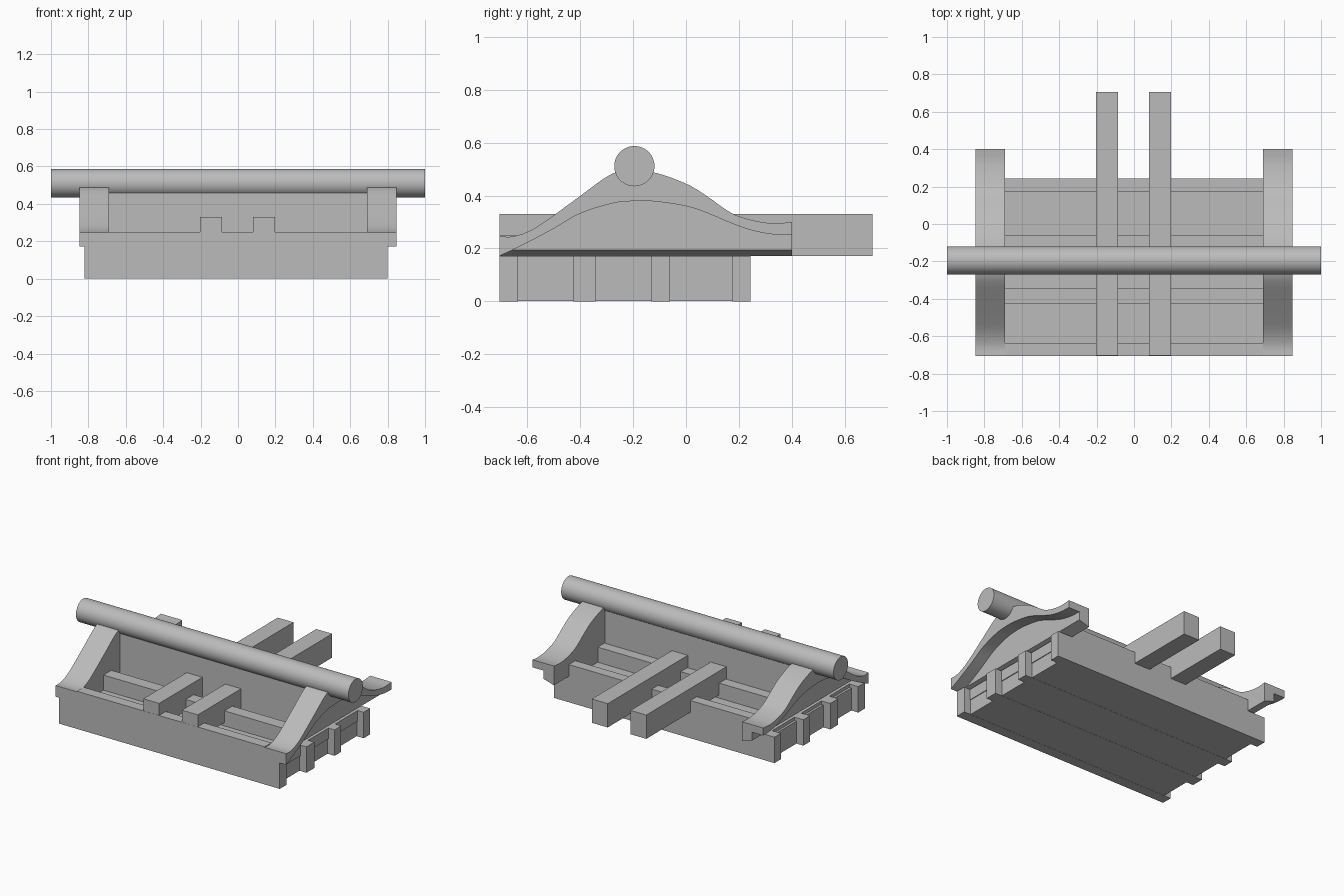
import bpy
import bmesh

cube = bpy.data.objects.get("Cube")
if cube:
    bpy.data.objects.remove(cube, do_unlink=True)

grey = bpy.data.materials.new("plain_grey")
grey.use_nodes = True
grey.diffuse_color = (0.5, 0.5, 0.5, 1)
grey.node_tree.nodes["Principled BSDF"].inputs["Base Color"].default_value = (0.5, 0.5, 0.5, 1)


def loft(name, rings, smooth=False):
    """Skin a row of matching rings and cap both ends."""
    bm = bmesh.new()
    rows = [[bm.verts.new(p) for p in ring] for ring in rings]
    n = len(rows[0])
    for a, b in zip(rows, rows[1:]):
        for i in range(n):
            j = (i + 1) % n
            bm.faces.new((a[i], a[j], b[j], b[i]))
    bm.faces.new(rows[0])
    bm.faces.new(rows[-1])
    bmesh.ops.remove_doubles(bm, verts=bm.verts, dist=0.0002)
    bmesh.ops.recalc_face_normals(bm, faces=bm.faces)
    mesh = bpy.data.meshes.new(name)
    bm.to_mesh(mesh)
    bm.free()
    mesh.materials.append(grey)
    obj = bpy.data.objects.new(name, mesh)
    bpy.context.collection.objects.link(obj)
    if smooth:
        shade(obj)
    return obj


def shade(obj):
    bpy.ops.object.select_all(action="DESELECT")
    obj.select_set(True)
    bpy.context.view_layer.objects.active = obj
    bpy.ops.object.shade_smooth_by_angle(angle=0.6)


def extrude_y(name, outline, y0, y1):
    return loft(name, [[(x, y, z) for x, z in outline] for y in (y0, y1)])


def box(name, x0, x1, y0, y1, z0, z1):
    return extrude_y(name, [(x0, z0), (x1, z0), (x1, z1), (x0, z1)], y0, y1)


def smooth_path(points, steps=4):
    """Catmull-Rom curve through the points."""
    pts = [points[0]] + points + [points[-1]]
    out = []
    for a, b, c, d in zip(pts, pts[1:], pts[2:], pts[3:]):
        for s in range(steps):
            t = s / steps
            out.append(tuple(
                0.5 * (2*q + (r - p)*t + (2*p - 5*q + 4*r - u)*t**2 + (3*q - p - 3*r + u)*t**3)
                for p, q, r, u in zip(a, b, c, d)))
    return out + [points[-1]]


# Base tray and its cross bars, whose ends stand out past the tray
LEFT, RIGHT, INNER = 0.80, -0.82, 0.69
box("base_tray", -0.77, 0.75, -0.69, 0.235, 0.001, 0.15)
for side in (-1, 1):
    box("tray_side_wall", side * 0.69, side * 0.755, -0.69, 0.235, 0.1, 0.172)

bar_outline = [(RIGHT, 0), (LEFT, 0), (LEFT, 0.172), (INNER, 0.172),
               (INNER, 0.25), (-INNER, 0.25), (-INNER, 0.172), (RIGHT, 0.172)]
bars = {"front_wall": (-0.705, -0.635), "front_cross_bar": (-0.425, -0.342),
        "rear_cross_bar": (-0.13, -0.06), "back_wall": (0.175, 0.243)}
for name, (y0, y1) in bars.items():
    extrude_y(name, bar_outline, y0, y1)

# Long beams notched into the bars
for name, x0, x1 in (("right_beam", -0.202, -0.086), ("left_beam", 0.081, 0.198)):
    box(name, x0, x1, -0.704, 0.705, 0.172, 0.33)

# Upright panel under the roller
box("centre_panel", -0.692, 0.692, -0.25, -0.135, 0.12, 0.5)

# Arched side brackets: y, top height, underside height of the flange
stations = smooth_path([
    (-0.705, 0.246, 0.172), (-0.65, 0.246, 0.197), (-0.58, 0.272, 0.232),
    (-0.5, 0.325, 0.275), (-0.4, 0.398, 0.332), (-0.28, 0.482, 0.37),
    (-0.2, 0.49, 0.379), (-0.12, 0.487, 0.378), (0, 0.445, 0.36),
    (0.08, 0.397, 0.334), (0.17, 0.335, 0.296), (0.25, 0.307, 0.268),
    (0.33, 0.295, 0.253), (0.4, 0.3, 0.25)])
for name, side in (("left_bracket", 1), ("right_bracket", -1)):
    rings = []
    for y, top, under in stations:
        section = [(0.69, 0.172), (0.765, min(0.195, under)), (0.765, under),
                   (0.847, under), (0.847, top), (0.69, top)]
        rings.append([(side * x, y, z) for x, z in section])
    loft(name, rings, smooth=True)

# Roller across the top
bpy.ops.mesh.primitive_cylinder_add(vertices=64, radius=0.076, depth=2,
                                    location=(0, -0.195, 0.511),
                                    rotation=(0, 1.570796, 0))
roller = bpy.context.object
roller.name = "roller"
roller.data.materials.append(grey)
shade(roller)
